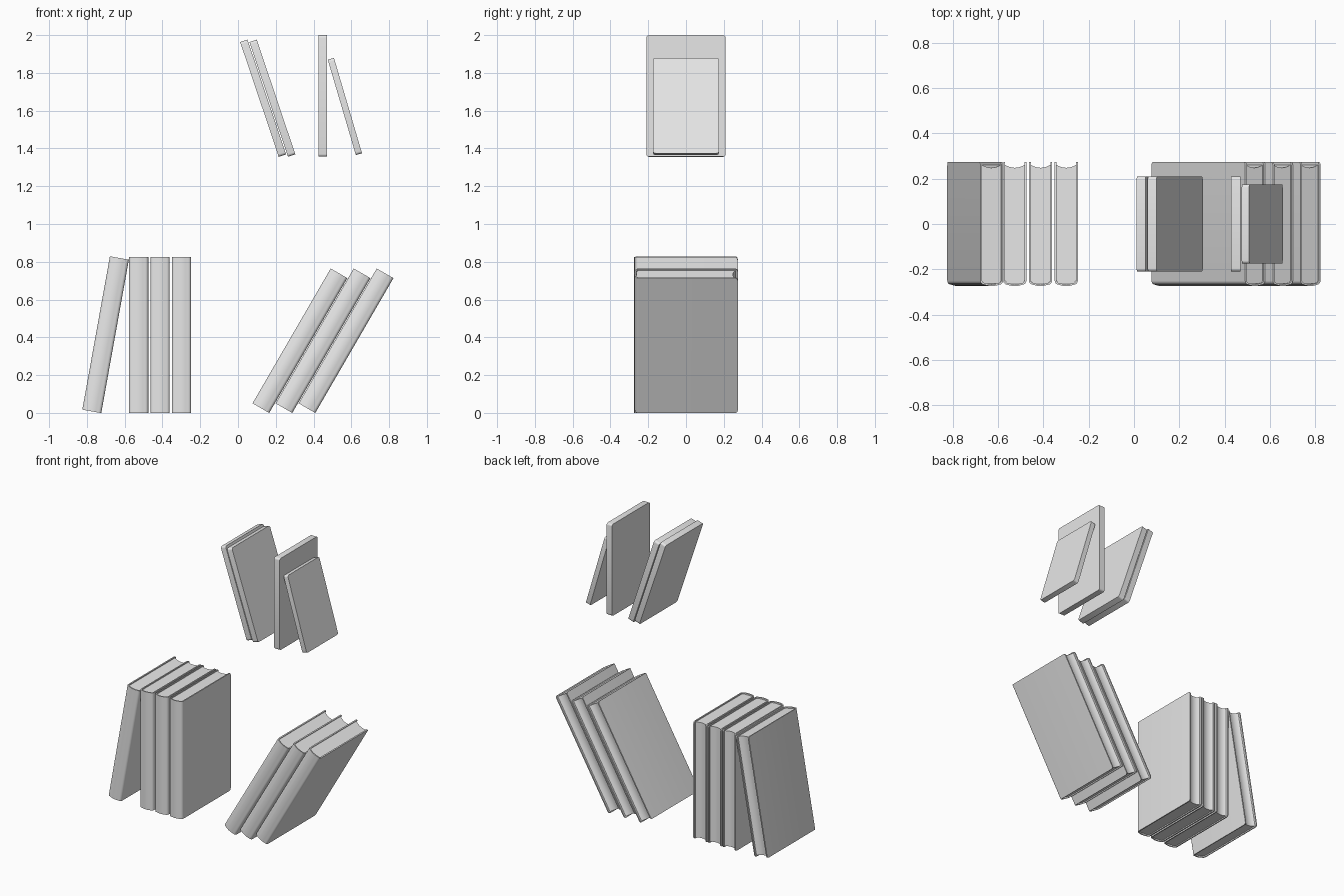
import bpy, bmesh, math

if "Cube" in bpy.data.objects:
    bpy.data.objects.remove(bpy.data.objects["Cube"])

grey = bpy.data.materials.new("plain_grey")
grey.diffuse_color = (0.8, 0.8, 0.8, 1)
grey.use_nodes = True
grey.node_tree.nodes["Principled BSDF"].inputs["Base Color"].default_value = grey.diffuse_color


def extrude(bm, pts, vec):
    """Fill a closed outline and extrude it along vec."""
    f = bm.faces.new([bm.verts.new(p) for p in pts])
    r = bmesh.ops.extrude_face_region(bm, geom=[f])
    vs = [v for v in r["geom"] if isinstance(v, bmesh.types.BMVert)]
    bmesh.ops.translate(bm, verts=vs, vec=vec)


def round_corners(bm, test, radius):
    """Round the straight x-direction edges chosen by test."""
    es = [e for e in bm.edges
          if abs(e.verts[0].co.x - e.verts[1].co.x) > 1e-4
          and abs(e.verts[0].co.y - e.verts[1].co.y) < 1e-5
          and abs(e.verts[0].co.z - e.verts[1].co.z) < 1e-5
          and test(e.verts[0].co)]
    bmesh.ops.bevel(bm, geom=es, offset=radius, segments=4, profile=0.5,
                    affect='EDGES')


def finish(bm, name, x, z, lean):
    bmesh.ops.recalc_face_normals(bm, faces=bm.faces[:])
    me = bpy.data.meshes.new(name)
    bm.to_mesh(me)
    bm.free()
    ob = bpy.data.objects.new(name, me)
    bpy.context.collection.objects.link(ob)
    me.materials.append(grey)
    ob.location = (x, 0, z)
    ob.rotation_euler = (0, math.radians(lean), 0)
    bpy.ops.object.select_all(action='DESELECT')
    ob.select_set(True)
    bpy.context.view_layer.objects.active = ob
    bpy.ops.object.shade_smooth_by_angle(angle=math.radians(35))


def spine(w, y, bulge, r, n=5):
    """Bowed front outline with round shoulders, from -x to +x."""
    y0 = y + bulge
    left = [(-w + r - r * math.cos(a), y0 + r - r * math.sin(a))
            for a in [math.pi / 2 * i / n for i in range(n + 1)]]
    right = [(-px, py) for px, py in reversed(left)]
    mid = [((w - r) * t, y + bulge * t * t) for t in (-.6, -.3, 0, .3, .6)]
    return left + mid + right


def hardback(name, x, z, lean=0, T=0.102, H=0.825, D=0.548):
    w, h, d, t = T / 2, H / 2, D / 2, 0.008
    # wrapped cover: two boards joined by a bowed spine
    outer = spine(w, -d, 0.006, 0.018)
    inner = spine(w - t, -d + t, 0.006, 0.011)
    prof = [(-w, d)] + outer + [(w, d), (w - t, d)] + inner[::-1] + [(-w + t, d)]
    bm = bmesh.new()
    extrude(bm, [(px, py, -h) for px, py in prof], (0, 0, H))
    round_corners(bm, lambda c: c.y > d - 1e-4, 0.015)
    finish(bm, name + "_cover", x, z, lean)
    # page block with hollow fore edge
    g, pw = 0.008, w - t * 0.8
    fore = [(pw * k / 4, d - 0.012 - 0.014 * (1 - (k / 4) ** 2))
            for k in range(-4, 5)]
    prof = [(-pw, -d + 0.026), (-pw + 0.01, -d + 0.012),
            (pw - 0.01, -d + 0.012), (pw, -d + 0.026)] + fore[::-1]
    bm = bmesh.new()
    extrude(bm, [(px, py, -h + g) for px, py in prof], (0, 0, H - 2 * g))
    finish(bm, name + "_pages", x, z, lean)


def thin_book(name, x, z, lean, T, H, D):
    # slim slab with rounded corners
    w, h, d = T / 2, H / 2, D / 2
    bm = bmesh.new()
    extrude(bm, [(-w, -d, -h), (w, -d, -h), (w, d, -h), (-w, d, -h)], (0, 0, H))
    round_corners(bm, lambda c: True, 0.014)
    finish(bm, name, x, z, lean)


# lower left group
hardback("leaning_book", -0.701, 0.414, 10.2)
for i in range(3):
    hardback(f"upright_book_{i + 1}", -0.526 + 0.1135 * i, 0.4125)
# lower right slanted group
for i in range(3):
    hardback(f"slanted_book_{i + 1}", 0.328 + 0.122 * i, 0.382, 30.1)
# upper thin books
for i in range(2):
    thin_book(f"thin_leaning_book_{i + 1}", 0.133 + 0.049 * i, 1.666, -18.6,
              0.041, 0.641, 0.42)
thin_book("thin_upright_book", 0.449, 1.678, 0, 0.043, 0.643, 0.42)
thin_book("small_thin_book", 0.566, 1.622, -16.4, 0.034, 0.526, 0.35)
